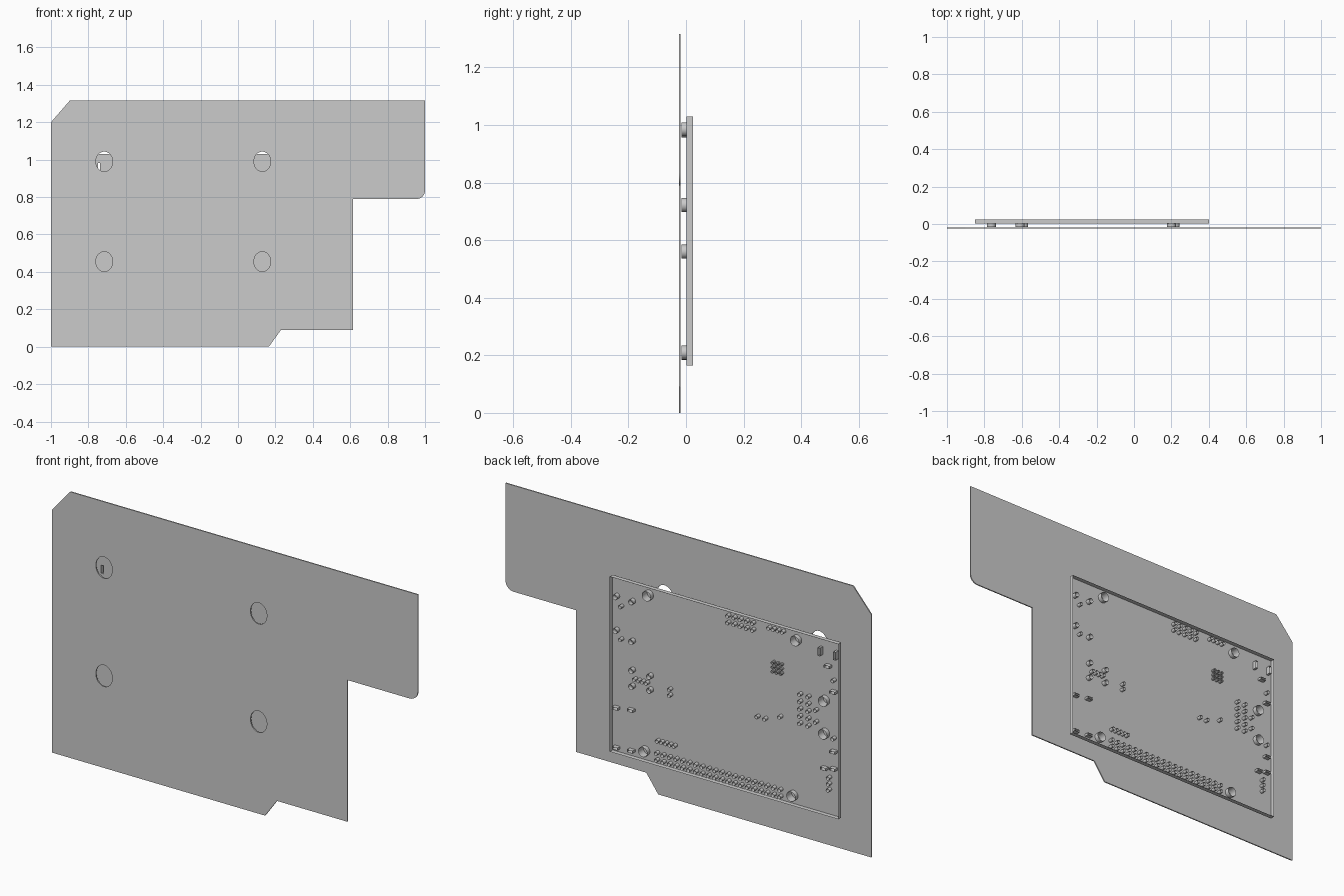
import bpy, bmesh
from math import cos, sin, pi, radians

if "Cube" in bpy.data.objects:
    bpy.data.objects.remove(bpy.data.objects["Cube"])

PLATE_Y, PLATE_T = -0.0245, 0.006
BOARD_Y, BOARD_T = 0.002, 0.0225
BOSS_Y = -0.0155


def ring(x, z, rx, rz=None, n=12):
    rz = rz or rx
    return [(x + rx * cos(2 * pi * i / n), z + rz * sin(2 * pi * i / n)) for i in range(n)]


def slot(x, z, w, h):
    return [(x - w, z - h), (x + w, z - h), (x + w, z + h), (x - w, z + h)]


def grid(x, z, dx, dz, nx, nz):
    return [(x + i * dx, z + j * dz) for i in range(nx) for j in range(nz)]


def sheet(name, loops, y, depth, solid):
    """Fill the loops (first is the outline) at y, then raise either the whole face or only its edges."""
    bm = bmesh.new()
    for loop in loops:
        vs = [bm.verts.new((px, y, pz)) for px, pz in loop]
        for a, b in zip(vs, vs[1:] + vs[:1]):
            bm.edges.new((a, b))
    bmesh.ops.triangle_fill(bm, edges=bm.edges[:], use_beauty=True, normal=(0, -1, 0))
    if solid:
        res = bmesh.ops.extrude_face_region(bm, geom=bm.faces[:], use_keep_orig=True)
    else:
        res = bmesh.ops.extrude_edge_only(bm, edges=[e for e in bm.edges if e.is_boundary])
    moved = [g for g in res["geom"] if isinstance(g, bmesh.types.BMVert)]
    bmesh.ops.translate(bm, verts=moved, vec=(0, depth, 0))
    bmesh.ops.recalc_face_normals(bm, faces=bm.faces[:])
    mesh = bpy.data.meshes.new(name)
    bm.to_mesh(mesh)
    bm.free()
    ob = bpy.data.objects.new(name, mesh)
    bpy.context.collection.objects.link(ob)
    bpy.ops.object.select_all(action='DESELECT')
    bpy.context.view_layer.objects.active = ob
    ob.select_set(True)
    bpy.ops.object.shade_smooth_by_angle(angle=radians(35))
    return ob


# Mounting plate with notched outline, one rounded corner and four oval holes
corner = [(0.955 + 0.045 * sin(a), 0.835 - 0.045 * cos(a)) for a in [i * pi / 16 for i in range(9)]]
outline = [(-1, 0), (0.165, 0), (0.23, 0.09), (0.615, 0.09), (0.615, 0.79)] + corner + \
          [(1, 1.315), (-0.9, 1.315), (-1, 1.2)]
ovals = [ring(x, z, 0.045, 0.053, 32) for x in (-0.715, 0.13) for z in (0.455, 0.99)]
sheet("mounting_plate", [outline] + ovals, PLATE_Y, PLATE_T, True)

# Pin hole positions: header rows, connector groups and single pins
pins = grid(0.15, 0.186, -0.0355, 0.034, 20, 2)
pins += grid(0.145, 0.282, -0.023, 0, 5, 1)
pins += grid(-0.24, 0.97, -0.034, 0.034, 5, 2)
pins += grid(-0.464, 1.004, -0.025, 0, 4, 1)
pins += grid(-0.633, 0.577, -0.045, 0.036, 2, 5)
pins += grid(0.27, 0.553, -0.022, 0, 4, 1)
pins += grid(-0.79, 0.29, 0, 0.03, 1, 3)
pins += [(0.346, 0.892), (0.346, 0.73), (0.079, 0.554), (0.079, 0.525),
         (-0.4, 0.548), (-0.442, 0.548), (-0.524, 0.58),
         (-0.72, 0.666), (-0.72, 0.607), (-0.815, 0.55), (-0.815, 0.837)]
large = [(0.373, 0.934), (0.286, 0.932), (0.373, 0.767), (0.286, 0.736),
         (0.286, 0.593), (0.188, 0.59), (0.286, 0.514), (0.188, 0.521)]
vias = grid(-0.53, 0.795, 0.022, 0.022, 3, 3)
wide = [(0.373, 0.384), (0.291, 0.395), (0.373, 0.187), (0.291, 0.194), (-0.785, 0.9),
        (-0.815, 0.78), (-0.815, 0.485), (-0.765, 0.39), (-0.815, 0.4)]
tall = [(-0.743, 0.963), (-0.828, 0.965)]
bosses = [(0.2, 0.985), (-0.61, 0.98), (-0.763, 0.722), (-0.763, 0.56), (0.22, 0.21), (-0.59, 0.207)]

# Open-backed board: front face, side walls and the tubes of all its holes
loops = [[(-0.85, 0.165), (0.4, 0.165), (0.4, 1.03), (-0.85, 1.03)]]
loops += [ring(x, z, 0.009) for x, z in pins]
loops += [ring(x, z, 0.013) for x, z in large]
loops += [ring(x, z, 0.007, n=8) for x, z in vias]
loops += [slot(x, z, 0.015, 0.006) for x, z in wide]
loops += [slot(x, z, 0.006, 0.02) for x, z in tall]
loops += [ring(x, z, 0.024, n=24) for x, z in bosses]
sheet("open_board", loops, BOARD_Y, BOARD_T, False)

# Round standoff bosses facing the plate
for i, (x, z) in enumerate(bosses):
    sheet(f"standoff_boss_{i + 1}", [ring(x, z, 0.024, n=24)], BOSS_Y, BOARD_Y - BOSS_Y, False)
